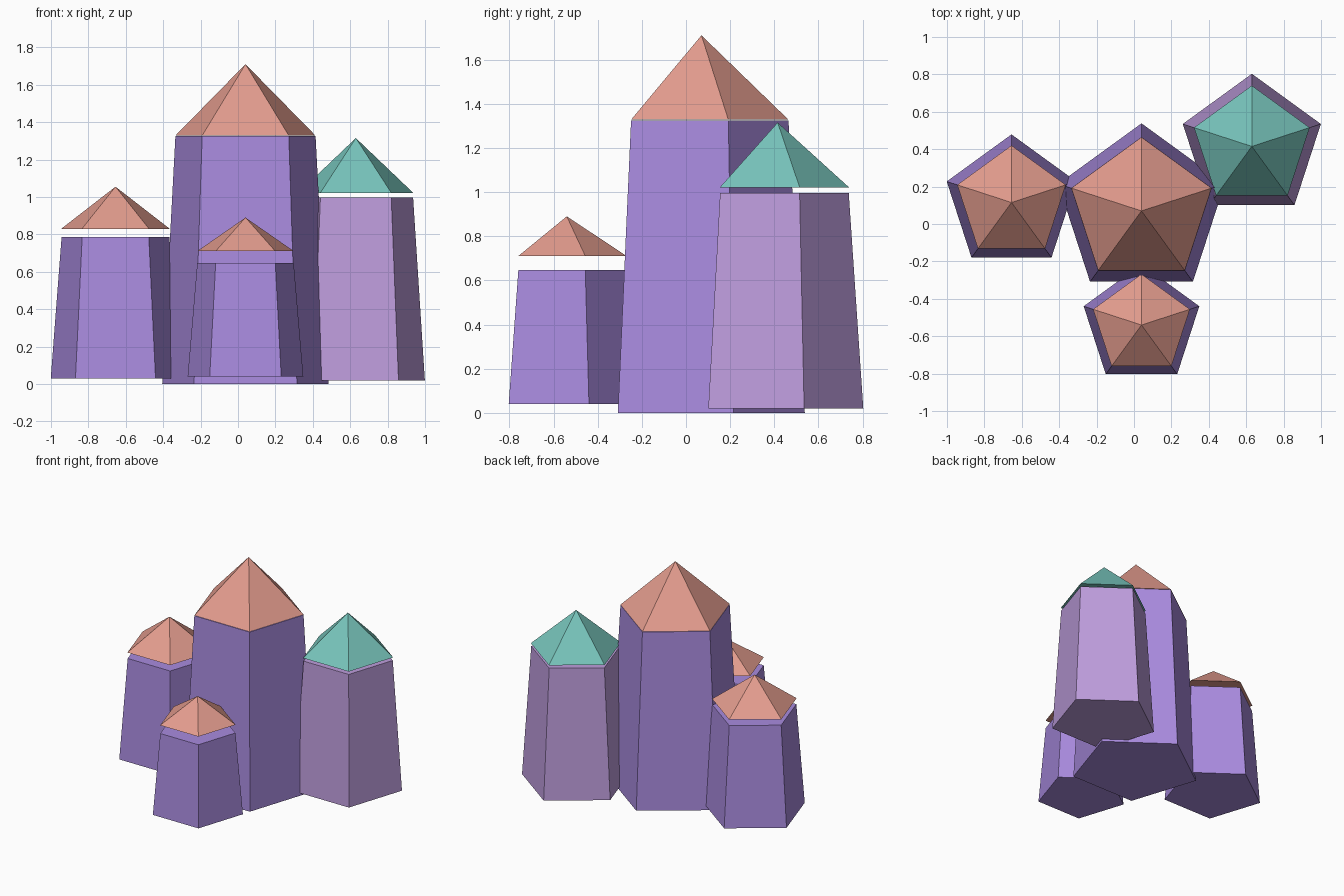
import bpy
import bmesh
import math
from mathutils import Matrix

if "Cube" in bpy.data.objects:
    bpy.data.objects.remove(bpy.data.objects["Cube"])


def material(name, rgb):
    m = bpy.data.materials.new(name)
    m.diffuse_color = (*rgb, 1.0)
    m.use_nodes = True
    m.node_tree.nodes["Principled BSDF"].inputs["Base Color"].default_value = m.diffuse_color
    return m


violet = material("violet", (0.397, 0.258, 0.737))
lilac = material("lilac", (0.515, 0.337, 0.723))
salmon = material("salmon", (0.768, 0.332, 0.270))
teal = material("teal", (0.184, 0.552, 0.497))


def pentagon_solid(name, x, y, z0, z1, r0, r1, mat):
    """Closed five-sided frustum (or pyramid when r1 is 0), one corner facing +y."""
    bm = bmesh.new()
    bmesh.ops.create_cone(bm, cap_ends=True, segments=5, radius1=r0, radius2=r1,
                          depth=z1 - z0)
    if r1 == 0:
        bmesh.ops.remove_doubles(bm, verts=bm.verts, dist=1e-5)
    # turn so that one corner points to the back
    v = bm.verts[:][0] if r1 else min(bm.verts, key=lambda p: p.co.z)
    turn = math.pi / 2 - math.atan2(v.co.y, v.co.x)
    bmesh.ops.transform(bm, matrix=Matrix.Rotation(turn, 4, 'Z'), verts=bm.verts)
    bmesh.ops.recalc_face_normals(bm, faces=bm.faces)
    mesh = bpy.data.meshes.new(name)
    bm.to_mesh(mesh)
    bm.free()
    mesh.materials.append(mat)
    obj = bpy.data.objects.new(name, mesh)
    obj.location = (x, y, (z0 + z1) / 2)
    bpy.context.collection.objects.link(obj)


# name, centre, body (bottom, top, radii), roof (bottom, apex, radius), colours
towers = [
    ("main", 0.04, 0.07, (0.0, 1.325, 0.468, 0.394), (1.328, 1.71, 0.394), violet, salmon),
    ("left", -0.655, 0.115, (0.03, 0.785, 0.364, 0.303), (0.83, 1.055, 0.305), violet, salmon),
    ("right", 0.63, 0.415, (0.02, 0.997, 0.388, 0.322), (1.02, 1.315, 0.325), lilac, teal),
    ("front", 0.04, -0.54, (0.04, 0.648, 0.325, 0.271), (0.71, 0.89, 0.272), violet, salmon),
]

for name, x, y, (b0, b1, r0, r1), (c0, c1, cr), body_mat, roof_mat in towers:
    pentagon_solid(name + "_column", x, y, b0, b1, r0, r1, body_mat)
    pentagon_solid(name + "_cap", x, y, c0, c1, cr, 0, roof_mat)
